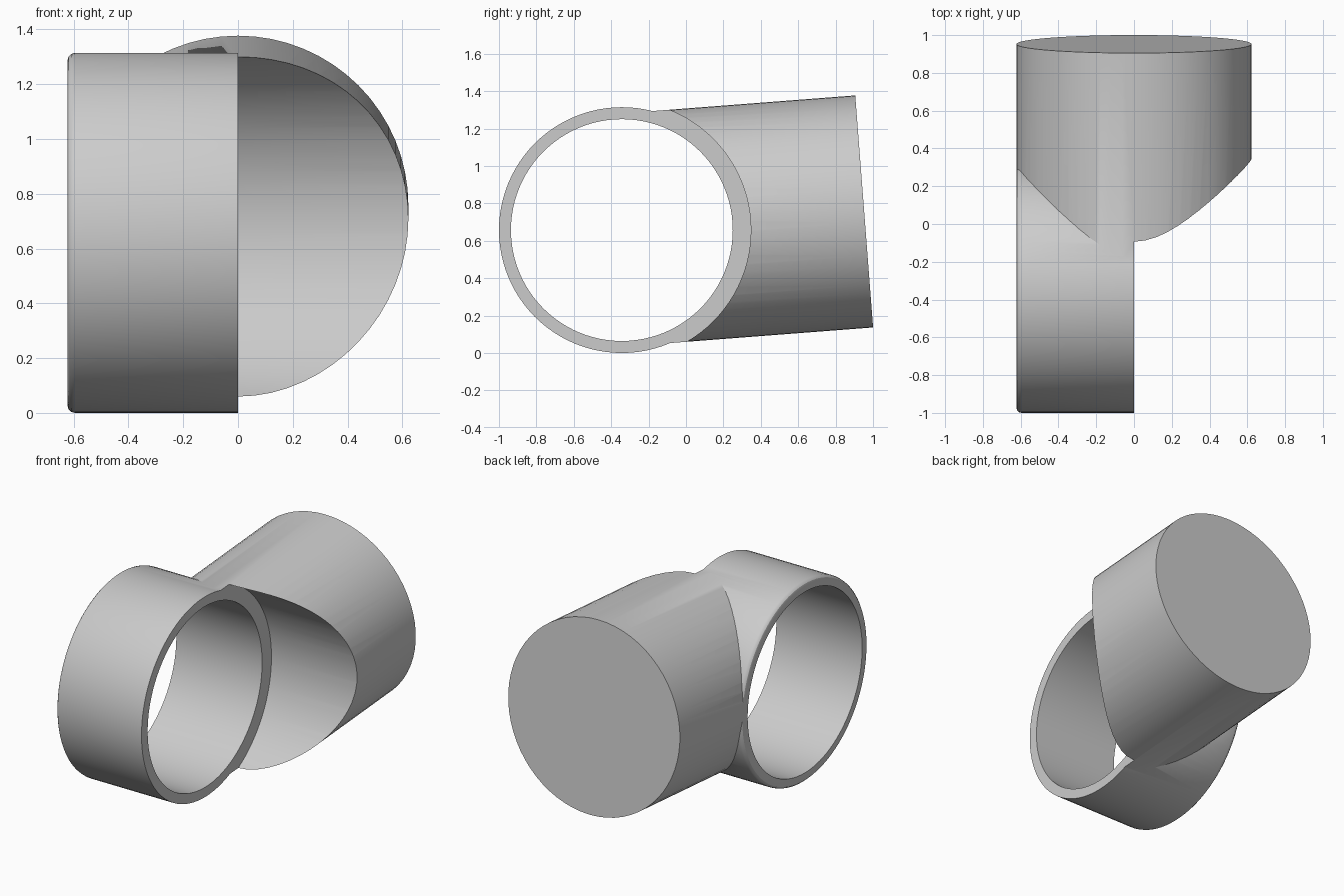
import bpy
import bmesh
import math
from mathutils import Matrix, Vector

if "Cube" in bpy.data.objects:
    bpy.data.objects.remove(bpy.data.objects["Cube"], do_unlink=True)

grey = bpy.data.materials.new("neutral grey")
grey.use_nodes = True
grey.diffuse_color = (0.6, 0.6, 0.6, 1)
grey.node_tree.nodes["Principled BSDF"].inputs["Base Color"].default_value = (0.6, 0.6, 0.6, 1)

HUB = Vector((0, -0.343, 0.657))
HUB_RADIUS = 0.657
STUB_RADIUS = 0.622
TILT = math.radians(4.4)


def lathe(name, stations, axis, segments):
    """Solid of revolution through the hub centre; stations are (distance along axis, radius)."""
    bm = bmesh.new()
    rings = []
    for d, r in stations:
        angles = [math.tau * i / segments for i in range(segments)]
        rings.append([bm.verts.new((r * math.cos(a), r * math.sin(a), d)) for a in angles])
    for low, high in zip(rings, rings[1:]):
        for i in range(segments):
            j = (i + 1) % segments
            bm.faces.new((low[i], low[j], high[j], high[i]))
    bm.faces.new(rings[0][::-1])
    bm.faces.new(rings[-1])
    bmesh.ops.recalc_face_normals(bm, faces=bm.faces)
    turn = axis.to_track_quat("Z", "Y").to_matrix().to_4x4()
    bm.transform(Matrix.Translation(HUB) @ turn)
    mesh = bpy.data.meshes.new(name)
    bm.to_mesh(mesh)
    bm.free()
    mesh.materials.append(grey)
    obj = bpy.data.objects.new(name, mesh)
    bpy.context.collection.objects.link(obj)
    return obj


def combine(target, tool, operation):
    """Apply a boolean and remove its helper."""
    mod = target.modifiers.new(operation, "BOOLEAN")
    mod.operation = operation
    mod.solver = "EXACT"
    mod.object = tool
    tool.hide_render = True
    bpy.context.view_layer.objects.active = target
    bpy.ops.object.modifier_apply(modifier=mod.name)
    bpy.data.objects.remove(tool, do_unlink=True)


side = Vector((1, 0, 0))
back = Vector((0, math.cos(TILT), math.sin(TILT)))

# Half-width ring with a softened outer rim
soft = 0.027
rim = [(-0.6225 + soft * (1 - math.sin(a)), HUB_RADIUS - soft * (1 - math.cos(a)))
       for a in (math.radians(d) for d in (90, 60, 30, 0))]
joint = lathe("pivot_joint", rim + [(0.05, HUB_RADIUS)], side, 96)

# Solid round stub leaning slightly upward
length = (0.9525 - HUB.y) / math.cos(TILT)
stub = lathe("stub", [(0, STUB_RADIUS), (length, STUB_RADIUS)], back, 64)
combine(joint, stub, "UNION")

# Concave clearance for the mating half
clearance = lathe("clearance_cutter", [(0, 0.69), (1, 0.69)], side, 96)
combine(joint, clearance, "DIFFERENCE")

# Through bore of the ring
bore = lathe("bore_cutter", [(-1, 0.593), (1, 0.593)], side, 96)
combine(joint, bore, "DIFFERENCE")

# Smooth curved walls with crisp cut edges
bpy.ops.object.select_all(action="DESELECT")
joint.select_set(True)
bpy.context.view_layer.objects.active = joint
bpy.ops.object.shade_smooth_by_angle(angle=math.radians(30))
